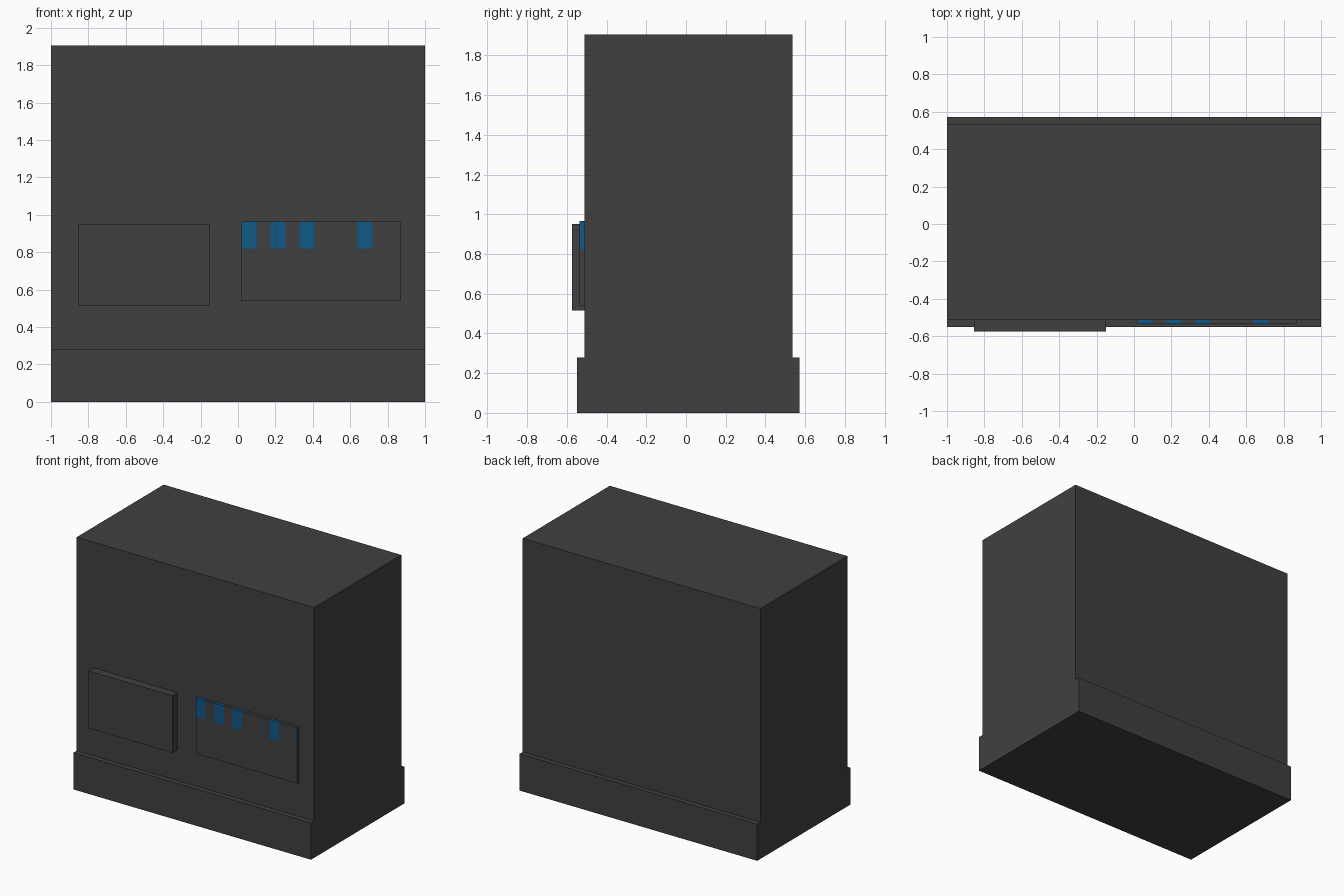
import bpy
import bmesh
from mathutils import Vector

old = bpy.data.objects.get("Cube")
if old:
    bpy.data.objects.remove(old, do_unlink=True)


def material(name, colour):
    mat = bpy.data.materials.new(name)
    mat.use_nodes = True
    mat.diffuse_color = colour
    mat.node_tree.nodes["Principled BSDF"].inputs["Base Color"].default_value = colour
    return mat


charcoal = material("charcoal grey", (0.051, 0.051, 0.051, 1))
blue = material("screen blue", (0.005, 0.098, 0.242, 1))


def box(name, low, high, cuts=(), blue_rule=None):
    """Box between two corners, cut by planes (axis, position), coloured by a rule."""
    low, high = Vector(low), Vector(high)
    bm = bmesh.new()
    bmesh.ops.create_cube(bm, size=1)
    for v in bm.verts:
        v.co = (low + high) / 2 + v.co * (high - low)
    for axis, position in cuts:
        normal = Vector((0, 0, 0))
        normal[axis] = 1
        bmesh.ops.bisect_plane(bm, geom=bm.verts[:] + bm.edges[:] + bm.faces[:],
                               plane_co=normal * position, plane_no=normal)
    if blue_rule:
        for f in bm.faces:
            f.material_index = int(blue_rule(f.calc_center_median(), f.normal))
    mesh = bpy.data.meshes.new(name)
    bm.to_mesh(mesh)
    bm.free()
    mesh.materials.append(charcoal)
    mesh.materials.append(blue)
    obj = bpy.data.objects.new(name, mesh)
    bpy.context.collection.objects.link(obj)
    return obj


# Cabinet: wide plinth and the tall body on it
box("plinth", (-1, -0.55, 0), (1, 0.572, 0.28))
box("body", (-1, -0.512, 0.28), (1, 0.535, 1.905))

# Raised plain panel
box("plain_panel", (-0.855, -0.575, 0.515), (-0.15, -0.512, 0.95))

# Thin display panel with blue bars hanging from its top edge
bars = [(0.02, 0.10), (0.175, 0.255), (0.33, 0.41), (0.64, 0.72)]
bar_bottom = 0.82
cuts = [(2, bar_bottom)] + [(0, x) for bar in bars for x in bar]


def is_bar(centre, normal):
    if centre.z < bar_bottom:
        return False
    return abs(normal.x) > 0.5 or any(a < centre.x < b for a, b in bars)


box("display_panel", (0.02, -0.535, 0.54), (0.87, -0.512, 0.965), cuts, is_bar)
